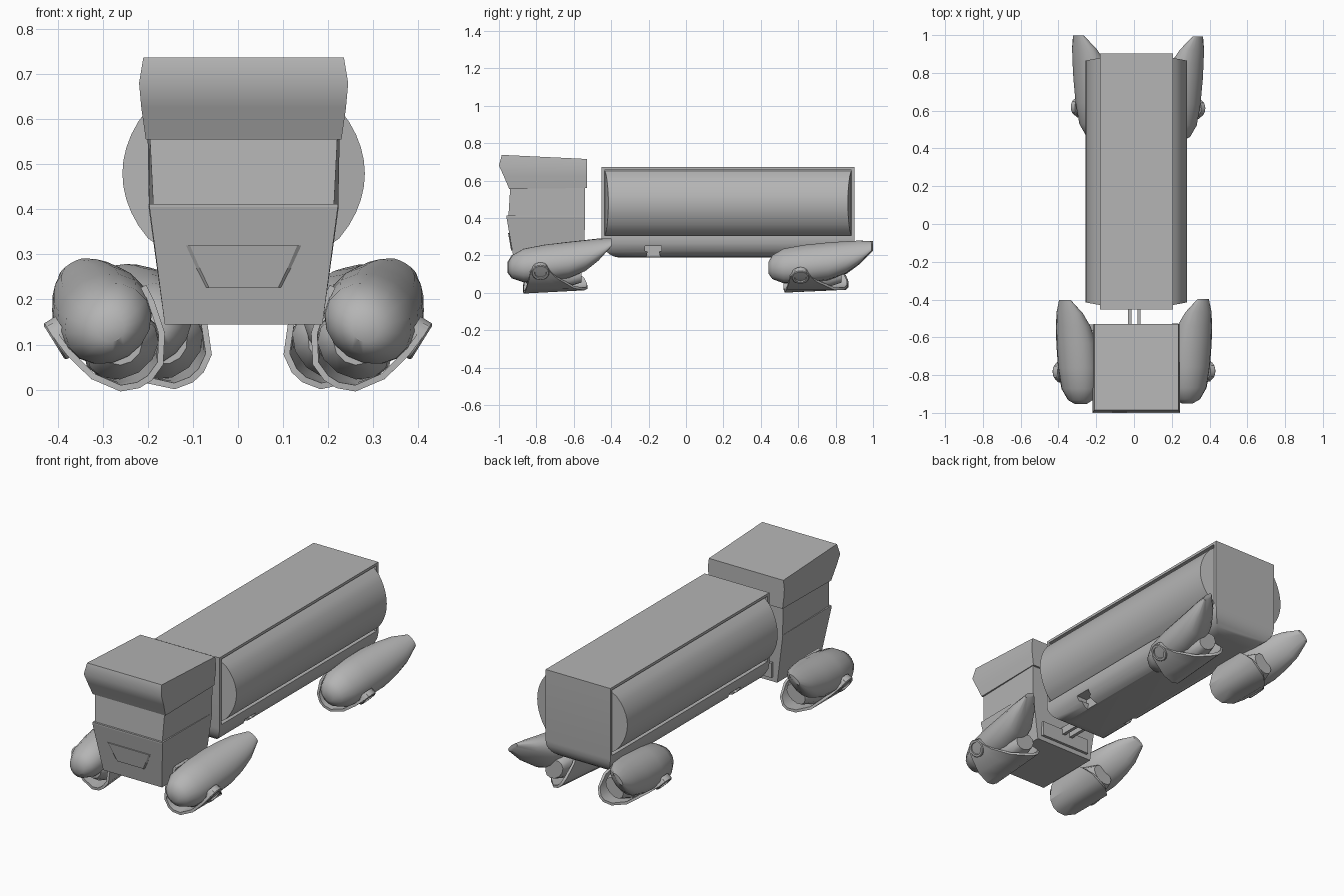
import bpy, bmesh, math
from mathutils import Matrix, Vector

if "Cube" in bpy.data.objects:
    bpy.data.objects.remove(bpy.data.objects["Cube"])

CX = 0.0125  # the cab and trailer sit slightly off centre
GREY = bpy.data.materials.new("dark_grey")
GREY.diffuse_color = (.46, .46, .46, 1)
GREY.use_nodes = True
GREY.node_tree.nodes["Principled BSDF"].inputs["Base Color"].default_value = GREY.diffuse_color


def make(name, verts, faces, smooth=None, matrix=None):
    bm = bmesh.new()
    vs = [bm.verts.new(v) for v in verts]
    for f in faces:
        bm.faces.new([vs[i] for i in f])
    if matrix:
        bm.transform(matrix)
    bmesh.ops.recalc_face_normals(bm, faces=bm.faces)
    me = bpy.data.meshes.new(name)
    bm.to_mesh(me)
    bm.free()
    me.materials.append(GREY)
    ob = bpy.data.objects.new(name, me)
    bpy.context.collection.objects.link(ob)
    if smooth:
        shade(ob, smooth)
    return ob


def select(ob):
    bpy.ops.object.select_all(action='DESELECT')
    ob.select_set(True)
    bpy.context.view_layer.objects.active = ob


def shade(ob, angle):
    select(ob)
    bpy.ops.object.shade_smooth_by_angle(angle=math.radians(angle))


def apply(ob, mod):
    select(ob)
    bpy.ops.object.modifier_apply(modifier=mod.name)


def loft(name, rings, smooth=None, matrix=None):
    n = len(rings[0])
    verts = [p for r in rings for p in r]
    faces = [(a * n + i, a * n + (i + 1) % n, (a + 1) * n + (i + 1) % n, (a + 1) * n + i)
             for a in range(len(rings) - 1) for i in range(n)]
    faces += [tuple(range(n)), tuple(range((len(rings) - 1) * n, len(rings) * n))]
    return make(name, verts, faces, smooth, matrix)


def box(name, x0, x1, y0, y1, z0, z1):
    return loft(name, [[(x0, y0, z), (x1, y0, z), (x1, y1, z), (x0, y1, z)] for z in (z0, z1)])


def section(zf, zb, yf, yb, wf, wb):
    return [(CX - wf, yf, zf), (CX + wf, yf, zf), (CX + wb, yb, zb), (CX - wb, yb, zb)]


def cut(ob, cutter):
    m = ob.modifiers.new("cut", 'BOOLEAN')
    m.object, m.operation, m.solver = cutter, 'DIFFERENCE', 'EXACT'
    apply(ob, m)
    bpy.data.objects.remove(cutter)


# Cab: lower body, window band and overhanging roof
loft("cab_lower_body", [section(.145, .145, -.915, -.545, .175, .175),
                        section(.405, .405, -.96, -.54, .209, .211),
                        section(.412, .412, -.96, -.54, .209, .211)])
loft("cab_window_band", [section(.40, .40, -.95, -.54, .2, .21),
                         section(.56, .56, -.94, -.54, .208, .213)])
loft("cab_roof", [section(.555, .56, -.945, -.53, .217, .217),
                  section(.625, .625, -.975, -.53, .227, .225),
                  section(.68, .67, -1.0, -.53, .232, .228),
                  section(.737, .715, -.985, -.53, .2225, .222)], 45)


# Grille: thin raised panel lying on the sloped cab front
def front_y(z):
    return -.915 - (z - .145) * .173


grille = [(-.128, .32), (-.105, .27), (-.083, .227), (.083, .227), (.105, .27), (.128, .32)]
loft("cab_grille", [[(CX + x * s, front_y(z) + d, z) for x, z in grille]
                    for d, s in ((.01, 1), (-.001, 1), (-.006, .93))])

# Hitch between cab and trailer
box("hitch_plate", CX - .15, CX + .15, -.58, -.53, .17, .25)
for s in (-1, 1):
    x = CX - .011 + s * .024
    box("hitch_rail", x - .008, x + .01, -.56, -.42, .22, .26)

# Trailer: box with rounded lower edges
trailer = box("trailer_body", CX - .193, CX + .193, -.452, .902, .188, .671)
bm = bmesh.new()
bm.from_mesh(trailer.data)
low = [e for e in bm.edges if all(v.co.z < .3 for v in e.verts)]
bmesh.ops.bevel(bm, geom=low, offset=.1, segments=6, profile=.5, affect='EDGES')
bm.to_mesh(trailer.data)
bm.free()
for s in (-1, 1):
    a, b = sorted((CX + s * .172, CX + s * .26))
    cut(trailer, box("side_cutter", a, b, -.436, .886, .305, .657))
    # lower pocket, wider at the bottom
    a, b = sorted((CX + s * .12, CX + s * .26))
    cut(trailer, loft("pocket_cutter", [[(a, -.175 - h, z), (b, -.175 - h, z),
                                         (b, -.175 + h, z), (a, -.175 + h, z)]
                                        for h, z in ((.045, .17), (.03, .22), (.045, .225), (.045, .25))]))
shade(trailer, 40)

# Bulging side panels set in the trailer frames
N = 12
for s in (-1, 1):
    rings = []
    for end in (-1, 1):
        ring = []
        for i in range(N + 1):
            t = i / N
            b = max(0, math.sin(math.pi * t)) ** .65
            ring.append((CX + s * (.172 + .097 * b), .225 + end * (.658 - .018 * b), .307 + .345 * t))
        rings.append(ring)
    loft("trailer_side_panel", rings, 35)

# Hover pods: shell, engine below it, strap wrapped under both, hub outside
# stations: y, centre height, half height, half width
HULL = [(-.272, -.012, .03, .03), (-.25, -.008, .062, .068), (-.19, 0, .088, .10),
        (-.08, .014, .097, .111), (.05, .034, .095, .11), (.14, .062, .08, .096),
        (.21, .1, .052, .076), (.28, .147, .012, .036)]
ENGINE = [(-.18, -.05, .05, .05), (-.13, -.06, .07, .085), (.03, -.055, .07, .09), (.12, -.05, .045, .06)]
# strap: side offset, height, front y, back y
STRAP = [(.11, .068, -.13, -.07), (.111, .03, -.155, -.045), (.107, -.01, -.16, -.01),
         (.09, -.08, -.175, .08), (.052, -.135, -.185, .135), (.015, -.15, -.19, .15)]
STRAP += [(-u, w, a, b) for u, w, a, b in reversed(STRAP[1:])]


def ring_hull(y, c, h, hw, n=16):
    pts = []
    for i in range(n):
        a = 2 * math.pi * i / n
        w = math.sin(a)
        pts.append((hw * math.cos(a), y, c + h * (w if w > 0 else w * .95)))
    return pts


def pod(prefix, side, cx, cy, cz, tilt):
    m = (Matrix.Translation((cx, cy, cz)) @ Matrix.Scale(side, 4, Vector((1, 0, 0)))
         @ Matrix.Rotation(math.radians(tilt), 4, 'Y'))
    loft(prefix + "_pod_shell", [ring_hull(*st) for st in HULL], 40, m)
    loft(prefix + "_pod_engine", [ring_hull(*st, n=12) for st in ENGINE], 40, m)
    # strap
    verts, faces, k = [], [], 3
    for u, w, a, b in STRAP:
        verts += [(u, a + (b - a) * j / k, w + (.02 * j / k if w < -.1 else 0)) for j in range(k + 1)]
    for i in range(len(STRAP) - 1):
        for j in range(k):
            p = i * (k + 1) + j
            faces.append((p, p + 1, p + k + 2, p + k + 1))
    strap = make(prefix + "_pod_strap", verts, faces, None, m)
    sol = strap.modifiers.new("thickness", 'SOLIDIFY')
    sol.thickness, sol.offset = .014, 0
    apply(strap, sol)
    shade(strap, 30)
    # hub with a raised rim
    rings = [[(u, -.10 + r * math.cos(2 * math.pi * i / 16), .03 + r * math.sin(2 * math.pi * i / 16))
              for i in range(16)]
             for u, r in ((.09, .047), (.119, .047), (.123, .043), (.123, .032), (.114, .03), (.114, .01))]
    loft(prefix + "_pod_hub", rings, 30, m)


pod("front_right", 1, .288, -.678, .145, 32)
pod("front_left", -1, -.288, -.682, .145, 32)
pod("rear_right", 1, .238, .712, .142, 43)
pod("rear_left", -1, -.195, .719, .142, 43)
